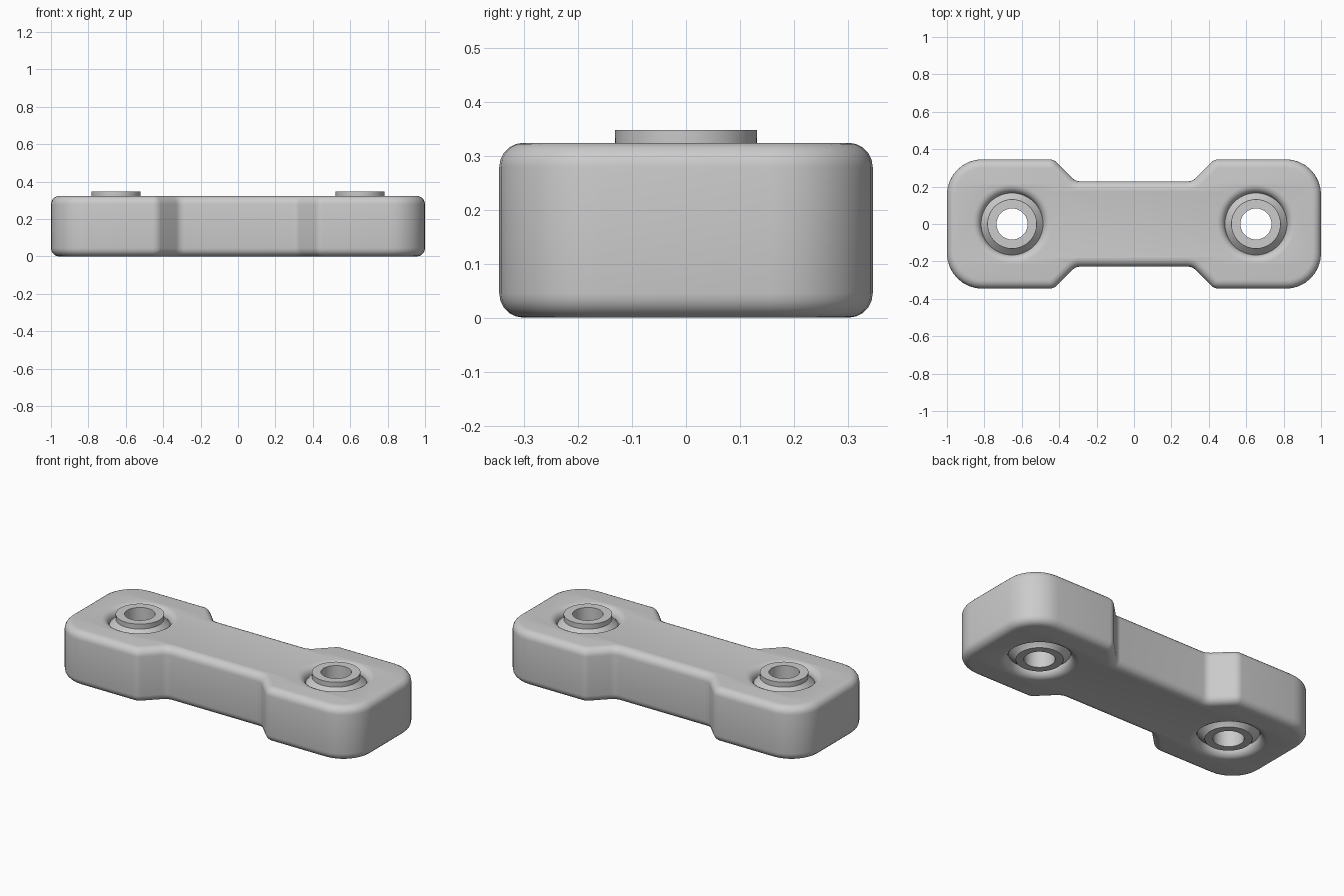
import bpy, bmesh, math
from mathutils import Vector

cube = bpy.data.objects.get("Cube")
if cube:
    bpy.data.objects.remove(cube, do_unlink=True)

HEIGHT = 0.324      # body thickness
ROUND = 0.045       # edge rounding
BORE = 0.165        # body hole radius
HOLE_X = 0.652      # bushing position

grey = bpy.data.materials.new("grey")
grey.use_nodes = True
colour = (0.6, 0.6, 0.6, 1)
grey.diffuse_color = colour
grey.node_tree.nodes["Principled BSDF"].inputs["Base Color"].default_value = colour


def finish(name, mesh):
    """Link a mesh as a smooth-shaded object with welded points."""
    bm = bmesh.new()
    bm.from_mesh(mesh)
    bmesh.ops.remove_doubles(bm, verts=bm.verts, dist=0.0005)
    bmesh.ops.recalc_face_normals(bm, faces=bm.faces)
    bm.to_mesh(mesh)
    bm.free()
    mesh.materials.clear()
    mesh.materials.append(grey)
    obj = bpy.data.objects.new(name, mesh)
    bpy.context.collection.objects.link(obj)
    bpy.ops.object.select_all(action='DESELECT')
    obj.select_set(True)
    bpy.context.view_layer.objects.active = obj
    bpy.ops.object.shade_smooth_by_angle(angle=math.radians(35))
    return obj


def fillet(prev, corner, nxt, radius, steps=8):
    """Arc of points that rounds one corner of an outline."""
    a, b = (prev - corner).normalized(), (nxt - corner).normalized()
    half = a.angle(b) / 2
    centre = corner + (a + b).normalized() * radius / math.sin(half)
    start = corner + a * radius / math.tan(half) - centre
    end = corner + b * radius / math.tan(half) - centre
    sweep = start.angle(end)
    return [centre + (start * math.sin(sweep * (1 - i / steps))
                      + end * math.sin(sweep * i / steps)) / math.sin(sweep)
            for i in range(steps + 1)]


def add_loop(curve, points):
    spline = curve.splines.new('POLY')
    spline.points.add(len(points) - 1)
    for point, p in zip(spline.points, points):
        point.co = (p.x, p.y, 0, 1)
    spline.use_cyclic_u = True


# Body outline: one quarter, mirrored; inset by the rounding that grows it back
shift = ROUND * math.tan(math.pi / 8)
quarter = [(1 - ROUND, 0.346 - ROUND, 0.19 - ROUND),
           (0.43 + shift, 0.346 - ROUND, 0.015),
           (0.312 + shift, 0.228 - ROUND, 0.06 + ROUND)]
upper = quarter + [(-x, y, r) for x, y, r in reversed(quarter)]
corners = upper + [(x, -y, r) for x, y, r in reversed(upper)]
spots = [Vector((x, y, 0)) for x, y, r in corners]
outline = []
for i, corner in enumerate(corners):
    outline += fillet(spots[i - 1], spots[i], spots[(i + 1) % len(spots)], corner[2])

curve = bpy.data.curves.new("body_outline", 'CURVE')
curve.dimensions = '2D'
curve.fill_mode = 'BOTH'
curve.extrude = HEIGHT / 2 - ROUND
curve.bevel_depth = ROUND
curve.bevel_resolution = 4
add_loop(curve, outline)
for side in (-1, 1):
    turn = [2 * math.pi * i / 64 for i in range(64)]
    add_loop(curve, [Vector((side * HOLE_X + (BORE + ROUND) * math.cos(t),
                             (BORE + ROUND) * math.sin(t), 0)) for t in turn])

helper = bpy.data.objects.new("outline_helper", curve)
bpy.context.collection.objects.link(helper)
depsgraph = bpy.context.evaluated_depsgraph_get()
body_mesh = bpy.data.meshes.new_from_object(helper.evaluated_get(depsgraph))
bpy.data.objects.remove(helper, do_unlink=True)
body = finish("body", body_mesh)
body.location.z = HEIGHT / 2

# Bushings: a hollow sleeve with a flared collar at each end
profile = [(0.083, 0.008), (0.126, 0.008), (0.13, 0.016), (BORE + 0.001, 0.045),
           (BORE + 0.001, 0.282), (0.131, 0.318), (0.132, 0.348), (0.083, 0.348)]
for side, name in ((-1, "right_bushing"), (1, "left_bushing")):
    bm = bmesh.new()
    ring = [bm.verts.new((r, 0, z)) for r, z in profile]
    edges = [bm.edges.new((ring[i - 1], ring[i])) for i in range(len(ring))]
    bmesh.ops.spin(bm, geom=ring + edges, cent=(0, 0, 0), axis=(0, 0, 1),
                   angle=2 * math.pi, steps=64)
    mesh = bpy.data.meshes.new(name)
    bm.to_mesh(mesh)
    bm.free()
    finish(name, mesh).location.x = side * HOLE_X
